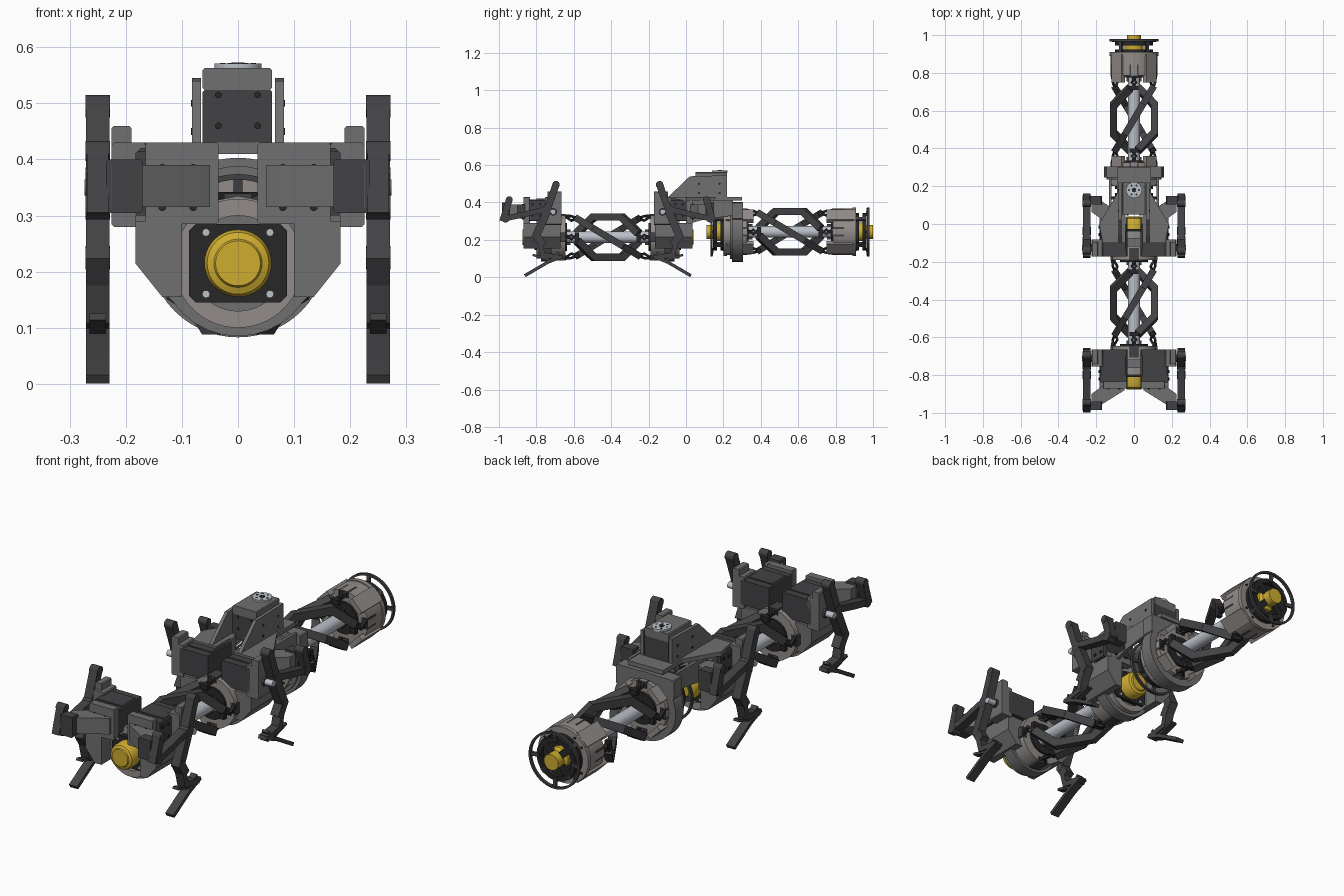
import bpy, bmesh
from math import cos, sin, pi, radians
from mathutils import Vector, Matrix

if "Cube" in bpy.data.objects:
    bpy.data.objects.remove(bpy.data.objects["Cube"])

parts = []
COL = {'dark': (.055, .055, .06), 'black': (.02, .02, .022), 'yellow': (.62, .42, .03),
       'beige': (.29, .265, .25), 'light': (.5, .53, .58), 'grey': (.16, .16, .165)}
MAT = {}
for k, c in COL.items():
    MAT[k] = bpy.data.materials.new(k)
    MAT[k].diffuse_color = (*c, 1)


def add(name, bm, mat):
    bmesh.ops.remove_doubles(bm, verts=bm.verts, dist=1e-5)
    bmesh.ops.recalc_face_normals(bm, faces=bm.faces)
    me = bpy.data.meshes.new(name)
    bm.to_mesh(me)
    bm.free()
    me.materials.append(MAT[mat])
    me.shade_smooth()
    me.set_sharp_from_angle(angle=radians(30))
    o = bpy.data.objects.new(name, me)
    bpy.context.collection.objects.link(o)
    parts.append(o)
    return o


def place(axis, p, q, a):
    return {'x': (a, p, q), 'y': (p, a, q), 'z': (p, q, a)}[axis]


def prism(name, pts, axis, a0, a1, mat='grey'):
    bm = bmesh.new()
    lo = [bm.verts.new(place(axis, *p, a0)) for p in pts]
    hi = [bm.verts.new(place(axis, *p, a1)) for p in pts]
    bm.faces.new(lo)
    bm.faces.new(hi)
    n = len(pts)
    for i in range(n):
        bm.faces.new((lo[i], lo[(i+1) % n], hi[(i+1) % n], hi[i]))
    return add(name, bm, mat)


def box(name, x0, x1, y0, y1, z0, z1, mat='grey', c=.004):
    # chamfered along the long edges
    pts = [(x0+c, z0), (x1-c, z0), (x1, z0+c), (x1, z1-c), (x1-c, z1), (x0+c, z1), (x0, z1-c), (x0, z0+c)]
    return prism(name, pts, 'y', y0, y1, mat)


def lathe(name, prof, c, axis='y', mat='grey', closed=False, n=40):
    bm = bmesh.new()
    rows = [[bm.verts.new(place(axis, c[0]+r*cos(2*pi*i/n), c[1]+r*sin(2*pi*i/n), a)) for i in range(n)]
            for r, a in prof]
    for j in range(len(rows) if closed else len(rows)-1):
        A, B = rows[j], rows[(j+1) % len(rows)]
        for i in range(n):
            bm.faces.new((A[i], A[(i+1) % n], B[(i+1) % n], B[i]))
    return add(name, bm, mat)


def cyl(name, r, a0, a1, c, axis='y', mat='grey', n=32):
    return lathe(name, [(0, a0), (r, a0), (r, a1), (0, a1)], c, axis, mat, n=n)


def ring(name, r0, r1, a0, a1, c, mat='grey'):
    return lathe(name, [(r0, a0), (r1, a0), (r1, a1), (r0, a1)], c, 'y', mat, True, 56)


def sweep(name, pts, ref, w, h, mat='dark'):
    # mitred beam: w across the bend plane, h along ref
    P = [Vector(p) for p in pts]
    ref = Vector(ref).normalized()
    bm = bmesh.new()
    rows = []
    for i, p in enumerate(P):
        d0 = (P[max(i, 1)]-P[max(i, 1)-1]).normalized()
        k = min(i, len(P)-2)
        d1 = (P[k+1]-P[k]).normalized()
        t = (d0+d1).normalized()
        b = t.cross(ref).normalized()*(w/2/max(.5, t.dot(d0)))
        r = ref*h/2
        rows.append([bm.verts.new(p+x) for x in (b+r, b-r, -b-r, -b+r)])
    for A, B in zip(rows, rows[1:]):
        for i in range(4):
            bm.faces.new((A[i], A[(i+1) % 4], B[(i+1) % 4], B[i]))
    bm.faces.new(rows[0])
    bm.faces.new(rows[-1])
    return add(name, bm, mat)


def copies(objs, M, tag):
    for o in list(objs):
        n = o.copy()
        n.data = o.data.copy()
        n.data.transform(M)
        if M.determinant() < 0:
            n.data.flip_normals()
        n.name = o.name + tag
        bpy.context.collection.objects.link(n)
        parts.append(n)


def mirror(objs, axis, at, tag):
    v = Vector((1, 0, 0)) if axis == 'x' else Vector((0, 1, 0))
    copies(objs, Matrix.Translation(v*2*at) @ Matrix.Scale(-1, 4, v), tag)


Z1, Z2, C1, C2 = .215, .243, -.418, .555   # axis heights and flexible joint centres
X = (1, 0, 0)

# ---- front leg module: one side, then mirrored
box('leg_servo', .035, .183, -.84, -.665, .30, .415, 'dark')
box('servo_cap', .04, .178, -.80, -.70, .41, .42, 'dark')
box('leg_servo_mount', .035, .165, -.87, -.835, .285, .43)
prism('wedge_bracket', [(.05, -.88), (.05, -.86), (.17, -.86), (.225, -.90), (.225, -.985), (.17, -.955)], 'z', .315, .39)
box('outer_bracket', .165, .225, -.755, -.665, .28, .43)
box('horn_bracket', .19, .225, -.74, -.665, .42, .46)
prism('lower_side_box', [(.10, .29), (.10, .155), (.135, .155), (.183, .215), (.183, .29)], 'y', -.87, -.67)
box('link_pivot_block', .17, .235, -.985, -.94, .305, .40, 'dark')
for y, z in ((-.82, .33), (-.82, .39), (-.78, .33), (-.78, .39)):
    cyl('side_bolt', .008, .18, .187, (y, z), 'x', 'black', 12)
for x in (.08, .135):
    for z in (.315, .385):
        cyl('mount_bolt', .007, -.876, -.86, (x, z), 'y', 'black', 12)
# leg linkage in the outer plane
sweep('leg_lever', [(.25, -.695, .495), (.25, -.745, .355)], X, .038, .042)
sweep('leg_shin', [(.25, -.735, .37), (.25, -.80, .225), (.25, -.765, .17)], X, .042, .042)
sweep('leg_ankle', [(.25, -.785, .195), (.25, -.765, .12), (.25, -.67, .105)], X, .026, .042)
sweep('foot', [(.25, -.66, .112), (.25, -.74, .08), (.25, -.862, .0085)], X, .017, .042)
sweep('foot_brace', [(.25, -.82, .12), (.25, -.72, .09), (.25, -.68, .135)], X, .012, .03)
sweep('leg_link', [(.25, -.965, .315), (.25, -.87, .335), (.25, -.745, .365)], X, .03, .042)
sweep('link_crank', [(.25, -.98, .30), (.25, -.945, .415)], X, .036, .038)
for y, z, r in ((-.695, .495, .02), (-.745, .36, .026), (-.965, .315, .022), (-.80, .225, .021), (-.945, .415, .018)):
    cyl('leg_joint', r, .228, .272, (y, z), 'x', 'dark', 24)
cyl('horn_axle', .02, .22, .235, (-.71, .35), 'x', 'dark', 20)
cyl('servo_horn', .014, .235, .274, (-.71, .35), 'x', 'light', 16)
mirror(parts[:], 'x', 0, '_left')
# ---- front leg module: central housing and motor
arc = [(.14*cos(a*pi/16), Z1+.01+.14*sin(a*pi/16)) for a in range(-13, -2)]
prism('housing_plate', [(-.183, .30), (-.183, .215)] + arc + [(.183, .215), (.183, .30)], 'y', -.775, -.72)
cyl('module_hub', .12, -.72, -.645, (0, Z1), 'y', 'beige', 16)
ring('hub_ring', .04, .075, -.648, -.635, (0, Z1), 'black')
ring('housing_ring', .085, .115, -.80, -.76, (0, Z1), 'beige')
box('motor_plate', -.087, .087, -.81, -.79, Z1-.07, Z1+.07, 'black', .012)
lathe('drive_motor', [(0, -.875), (.04, -.875), (.043, -.87), (.055, -.865), (.06, -.855), (.06, -.80), (0, -.80)],
      (0, Z1), 'y', 'yellow')
for sx in (-1, 1):
    for sz in (-1, 1):
        cyl('plate_bolt', .007, -.815, -.80, (sx*.057, Z1+sz*.055), 'y', 'light', 12)
        cyl('ring_bolt', .01, -.785, -.77, (sx*.1, Z1+sz*.045), 'y', 'black', 12)
mirror(parts[:], 'y', C1, '_middle')

# ---- flexible joint: four crossing arms with hinges round a tube
start = len(parts)
Y = Vector((0, 1, 0))
E = Vector((0, C1, Z1))
for q in range(4):
    a = q*pi/2
    U = Vector((cos(a), 0, sin(a)))
    V = Vector((cos(a-pi/2), 0, sin(a-pi/2)))
    path = [(-.165, .02), (-.13, .055), (-.075, .108), (.075, .108), (.13, .055), (.165, .02)]
    sweep('crossing_arm', [E+Y*t-U*t*.6+V*v for t, v in path], (Y-U*.6).cross(V), .038, .036)
    for s in (-1, 1):
        R = -U*s
        for k in (-1, 1):
            sweep('hinge_link', [E+Y*s*.165+R*.10+V*k*.014, E+Y*s*.195+R*(.10+k*.012)-V*k*.012,
                                 E+Y*s*.235+R*.115+V*k*.02], R, .011, .014, 'black')
        sweep('hinge_knuckle', [E+Y*s*.165+R*.1-V*.025, E+Y*s*.165+R*.1+V*.025], R, .022, .024, 'black')
        sweep('hinge_clevis', [E+Y*s*.225+R*.11, E+Y*s*.29+R*.11], R, .05, .028)
        sweep('tube_key', [E+Y*s*.20+R*.033, E+Y*s*.29+R*.033], R, .02, .016)
lathe('centre_tube', [(0, C1-.26), (.031, C1-.26), (.031, C1+.26), (0, C1+.26)], (0, Z1), 'y', 'light')
copies(parts[start:], Matrix.Translation((0, C2-C1, Z2-Z1)), '_tail')

# ---- tail end: hub, motor and spoked wheel, mirrored to the other end of the joint
start = len(parts)
ca = (0, Z2)
O = Vector((0, 0, Z2))
ring('tail_hub', .07, .125, .785, .895, ca, 'beige')
ring('tail_hub_rim', .05, .13, .89, .91, ca, 'beige')
cyl('tail_hub_core', .10, .80, .89, ca, 'y', 'grey')
ring('tail_face_ring', .035, .075, .775, .80, ca, 'black')
for q in range(4):
    a = q*pi/2+pi/4
    D, S = Vector((cos(a), 0, sin(a))), Vector((-sin(a), 0, cos(a)))
    e = Vector((cos(q*pi/2), 0, sin(q*pi/2)))
    sweep('hub_pad', [O+D*.118+Y*.75, O+D*.118+Y*.90], D, .075, .024, 'beige')
    sweep('wheel_post', [O+D*.095+Y*.90, O+D*.095+Y*.965], D, .02, .016)
    sweep('wheel_spoke', [O+D*.035+Y*.957, O+D*.10+Y*.957], S, .016, .03, 'black')
    sweep('rim_spoke', [O+e*.085+Y*.967, O+e*.127+Y*.972], e.cross(Y), .012, .016)
    for r in (-1, 1):
        cyl('pad_bolt', .006, .90, .914, (D.x*.11+S.x*r*.025, Z2+D.z*.11+S.z*r*.025), 'y', 'black', 10)
ring('wheel_inner_ring', .078, .10, .945, .965, ca, 'black')
ring('wheel_rim', .121, .131, .967, .980, ca, 'dark')
ring('tail_motor_seat', .03, .10, .905, .925, ca, 'black')
lathe('tail_motor', [(0, .90), (.05, .90), (.05, .945), (.037, .955), (.037, 1.0), (0, 1.0)], ca, 'y', 'yellow')
mirror(parts[start:], 'y', C2, '_inner')

# ---- middle carrier: big ring, deck, gussets and yaw servo
ring('carrier_ring', .115, .16, .245, .305, ca)
ring('carrier_ring_lip', .11, .145, .235, .25, ca)
box('ring_top_block', -.15, .15, .245, .305, .31, .40)
prism('carrier_deck', [(-.165, -.10), (-.185, 0), (-.09, .16), (-.09, .30), (.09, .30), (.09, .16), (.185, 0), (.165, -.10),
                       (.045, -.10), (.045, .05), (-.045, .05), (-.045, -.10)], 'z', .41, .43)
for s in (-1, 1):
    prism('servo_side_plate', [(-.10, .425), (.02, .54), (.22, .545), (.22, .415)], 'x', s*.066, s*.082)
    prism('carrier_gusset', [(.02, .41), (.03, .29), (.10, .31), (.25, .33), (.25, .41)], 'x', s*.118, s*.132)
    for y, z in ((.07, .50), (.07, .45), (.18, .50), (.18, .45)):
        cyl('side_plate_bolt', .006, s*.08, s*.084, (y, z), 'x', 'black', 12)
    for z in (.46, .515):
        cyl('yaw_servo_bolt', .006, .046, .056, (s*.035, z), 'y', 'black', 12)
box('yaw_servo', -.063, .061, .05, .22, .412, .524, 'dark')
box('yaw_servo_cap', -.063, .061, .05, .22, .524, .563, 'grey')
cyl('yaw_servo_horn', .042, .56, .571, (0, .18), 'z', 'light')
cyl('yaw_horn_screw', .012, .565, .573, (0, .18), 'z', 'black', 16)
for q in range(6):
    cyl('horn_bolt', .005, .566, .572, (.027*cos(q*pi/3), .18+.027*sin(q*pi/3)), 'z', 'black', 10)

for m in bpy.data.materials:
    if m.users and not m.is_grease_pencil:
        m.use_nodes = True
        m.node_tree.nodes["Principled BSDF"].inputs["Base Color"].default_value = m.diffuse_color
